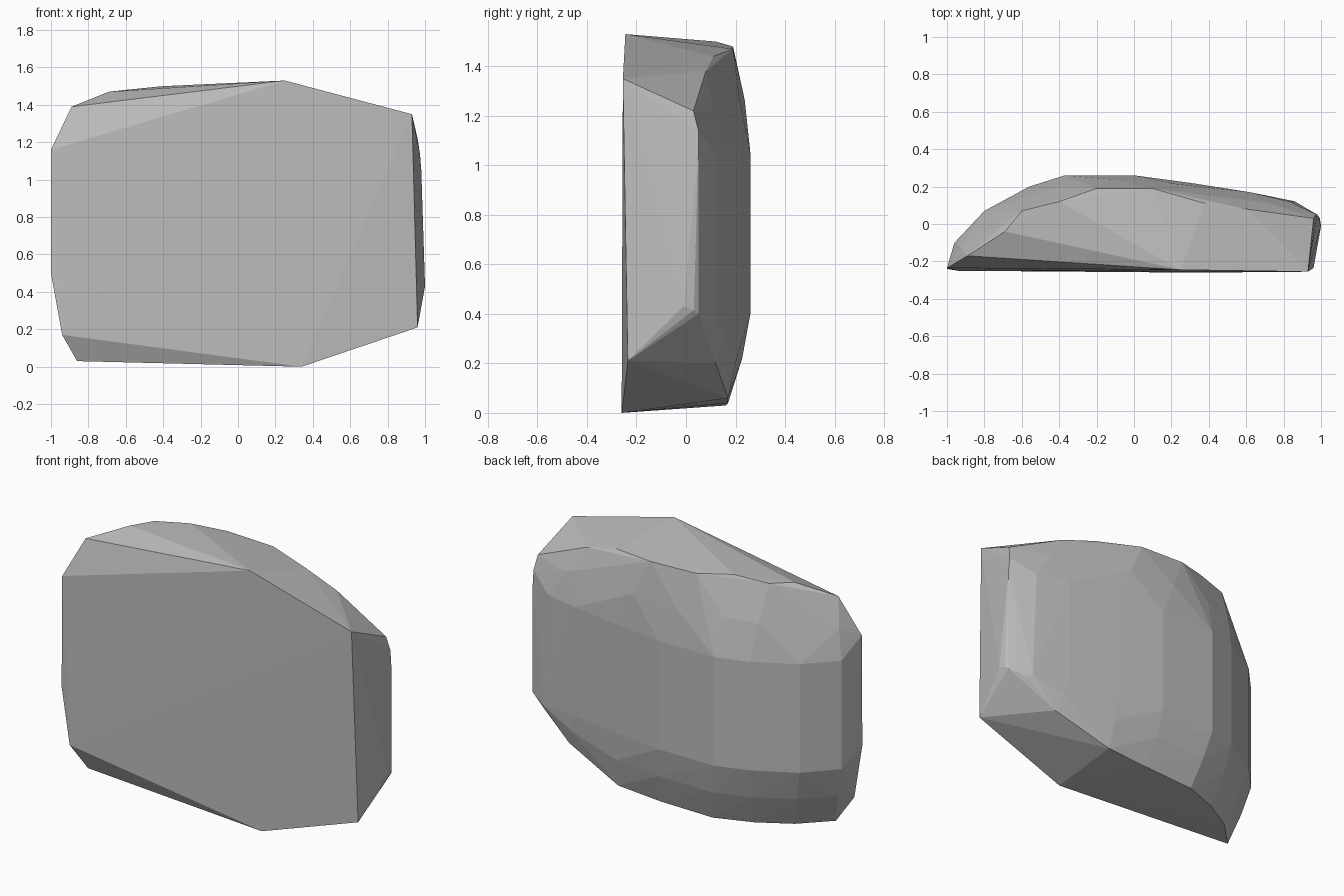
import bpy
import bmesh
from mathutils import Vector

default_cube = bpy.data.objects.get("Cube")
if default_cube:
    bpy.data.objects.remove(default_cube, do_unlink=True)


def make_material(name, colour):
    material = bpy.data.materials.new(name)
    material.use_nodes = True
    material.diffuse_color = colour
    shader = material.node_tree.nodes["Principled BSDF"]
    shader.inputs["Base Color"].default_value = colour
    shader.inputs["Roughness"].default_value = 0.9
    return material


# Corners of the broad cleaved front face
front_corners = [
    (0.25, -0.245, 1.53), (0.93, -0.255, 1.35), (0.96, -0.235, 0.21),
    (0.34, -0.26, 0), (-0.94, -0.25, 0.17), (-1, -0.24, 0.5), (-1, -0.235, 1.16),
]

# Matching rims, running from the right end to the left end of the stone
top_rim = [
    (-0.89, -0.17, 1.39), (-0.69, -0.04, 1.47), (-0.6, 0.07, 1.48),
    (-0.4, 0.12, 1.5), (-0.2, 0.19, 1.48), (0.1, 0.19, 1.47),
    (0.38, 0.11, 1.44), (0.6, 0.08, 1.38), (0.96, 0.03, 1.22),
]
bottom_rim = [
    (-0.86, -0.19, 0.03), (-0.7, -0.03, 0.03), (-0.51, 0.08, 0.03),
    (-0.29, 0.16, 0.03), (0.05, 0.17, 0.04), (0.33, 0.17, 0.06),
    (0.69, 0.12, 0.2), (0.88, 0.1, 0.36), (1, -0.01, 0.43),
]

# Plan outline of the rounded back at its fullest
back_outline = [
    (-0.96, -0.1), (-0.8, 0.07), (-0.56, 0.2), (-0.37, 0.26), (0, 0.26),
    (0.3, 0.22), (0.62, 0.17), (0.83, 0.12), (0.98, 0.05),
]


def back_points(rim, height):
    """Fullest ring at one height, plus a bulged ring halfway to the rim."""
    points = []
    for (x, y), edge in zip(back_outline, rim):
        full = Vector((x, y, height))
        halfway = full.lerp(Vector(edge), 0.5)
        outward = Vector((x * 0.3, 1, 0)).normalized()
        points += [full, halfway + outward * 0.012]
    return points


def hull_object(name, points, material):
    """Wrap the points in a faceted convex skin."""
    bm = bmesh.new()
    for point in points:
        bm.verts.new(point)
    result = bmesh.ops.convex_hull(bm, input=bm.verts)
    unused = {v for v in result["geom_interior"] + result["geom_unused"]
              if isinstance(v, bmesh.types.BMVert) and v.is_valid}
    bmesh.ops.delete(bm, geom=list(unused), context="VERTS")
    bmesh.ops.recalc_face_normals(bm, faces=bm.faces)
    mesh = bpy.data.meshes.new(name)
    bm.to_mesh(mesh)
    bm.free()
    mesh.materials.append(material)
    obj = bpy.data.objects.new(name, mesh)
    bpy.context.collection.objects.link(obj)
    return obj


# Stone chunk: flat front, faceted domed back
stone_grey = make_material("stone grey", (0.5, 0.5, 0.5, 1))
stone_points = front_corners + top_rim + bottom_rim
stone_points += back_points(bottom_rim, 0.4) + back_points(top_rim, 1.05)
hull_object("stone_chunk", stone_points, stone_grey)
